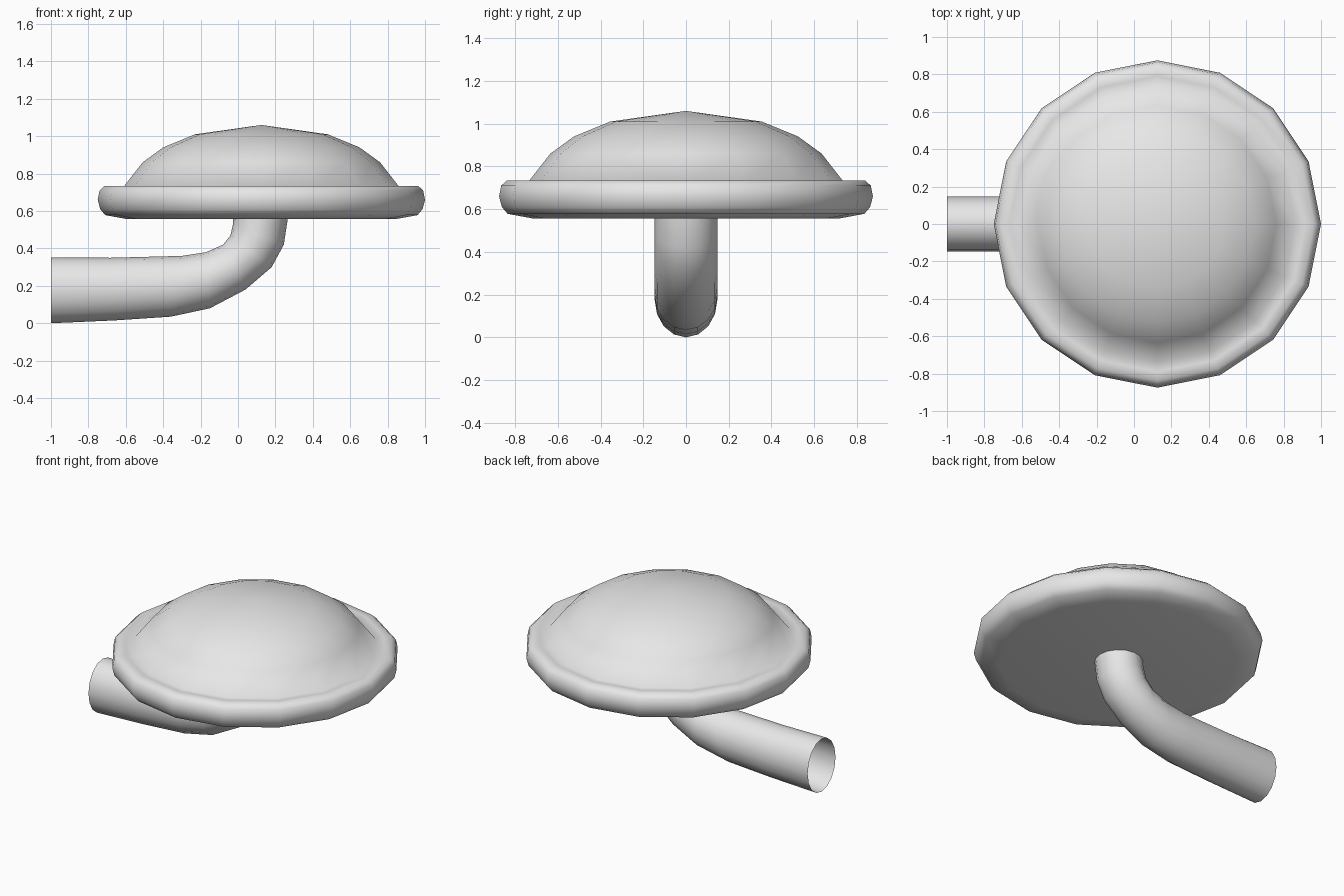
import bpy, bmesh
from math import cos, sin, tau
from mathutils import Vector

cube = bpy.data.objects.get("Cube")
if cube:
    bpy.data.objects.remove(cube, do_unlink=True)

SIDES = 16
CENTRE_X = 0.125

grey = bpy.data.materials.new("plain_grey")
grey.use_nodes = True
colour = (0.8, 0.8, 0.8, 1)
grey.diffuse_color = colour
grey.node_tree.nodes["Principled BSDF"].inputs["Base Color"].default_value = colour


def loft(name, rings, cap_start=None, cap_end=None):
    """Bridge rings of points; optional cap points close the ends as fans."""
    bm = bmesh.new()
    loops = [[bm.verts.new(p) for p in ring] for ring in rings]
    for a, b in zip(loops, loops[1:]):
        for i in range(SIDES):
            j = (i + 1) % SIDES
            bm.faces.new((a[i], a[j], b[j], b[i]))
    for loop, cap in ((loops[0], cap_start), (loops[-1], cap_end)):
        if cap:
            tip = bm.verts.new(cap)
            for i in range(SIDES):
                bm.faces.new((loop[i], loop[(i + 1) % SIDES], tip))
    bmesh.ops.recalc_face_normals(bm, faces=bm.faces)
    mesh = bpy.data.meshes.new(name)
    bm.to_mesh(mesh)
    bm.free()
    mesh.materials.append(grey)
    mesh.shade_smooth()
    obj = bpy.data.objects.new(name, mesh)
    bpy.context.collection.objects.link(obj)
    return obj


def circle(r, z):
    return [(CENTRE_X + r * cos(tau * i / SIDES), r * sin(tau * i / SIDES), z)
            for i in range(SIDES)]


# Domed cap with a rounded rim and flat underside: (radius, height)
cap_profile = [(0.72, 0.557), (0.835, 0.578), (0.862, 0.61), (0.875, 0.66),
               (0.865, 0.71), (0.838, 0.735), (0.79, 0.735), (0.738, 0.728),
               (0.635, 0.86), (0.525, 0.94), (0.355, 1.01)]
loft("domed_cap", [circle(r, z) for r, z in cap_profile],
     (CENTRE_X, 0, 0.557), (CENTRE_X, 0, 1.06))

# Bent open pipe: inner and outer bend points (x, z) of each ring
pipe_sections = [((-1.0, 0.352), (-1.0, 0.0)), ((-0.68, 0.35), (-0.66, 0.015)),
                 ((-0.30, 0.36), (-0.36, 0.035)), ((-0.17, 0.38), (-0.15, 0.08)),
                 ((-0.08, 0.42), (0.04, 0.18)), ((-0.04, 0.47), (0.18, 0.30)),
                 ((-0.027, 0.53), (0.245, 0.42)), ((-0.025, 0.57), (0.268, 0.57))]


def pipe_ring(inner, outer, half_width=0.147):
    a, b = Vector((inner[0], 0, inner[1])), Vector((outer[0], 0, outer[1]))
    mid, half = (a + b) / 2, (a - b) / 2
    side = Vector((0, half_width, 0))
    return [mid + half * cos(tau * i / SIDES) + side * sin(tau * i / SIDES)
            for i in range(SIDES)]


loft("bent_pipe", [pipe_ring(a, b) for a, b in pipe_sections])
